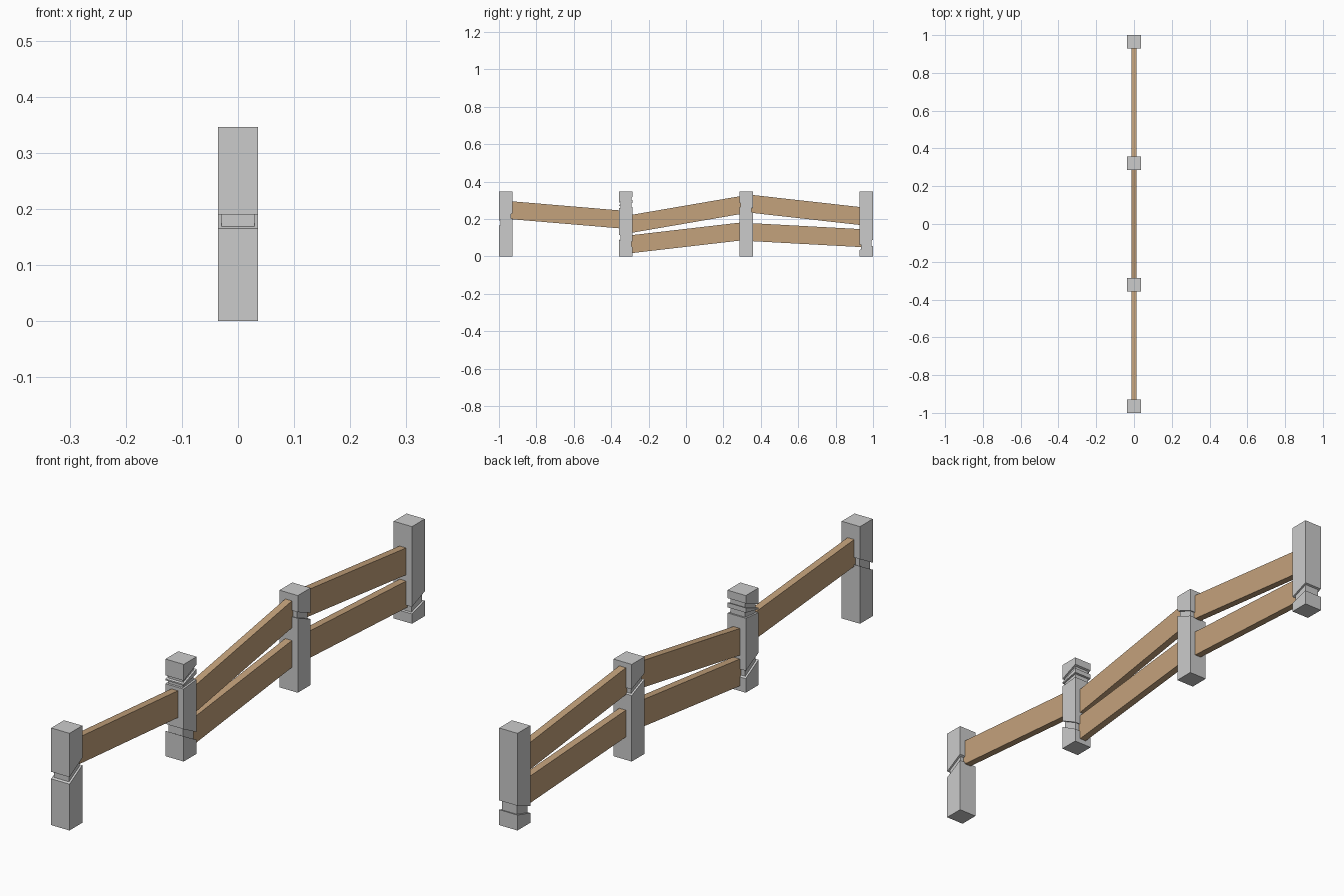
import bpy, bmesh

if "Cube" in bpy.data.objects:
    bpy.data.objects.remove(bpy.data.objects["Cube"])

HALF = 0.036      # half width of a post
HEIGHT = 0.346
INSET = 0.007     # depth of the carved grooves

wood = bpy.data.materials.new("wood")
wood.diffuse_color = (0.55, 0.36, 0.2, 1)
wood.use_nodes = True
wood.node_tree.nodes["Principled BSDF"].inputs["Base Color"].default_value = wood.diffuse_color


def finish(name, bm, mat=None):
    bmesh.ops.recalc_face_normals(bm, faces=bm.faces)
    me = bpy.data.meshes.new(name)
    bm.to_mesh(me)
    bm.free()
    ob = bpy.data.objects.new(name, me)
    if mat:
        me.materials.append(mat)
    bpy.context.collection.objects.link(ob)
    return ob


# Square post lofted through tilted rings; each groove is
# (front low, front high, back low, back high)
def post(name, yc, grooves):
    rings = [(0, 0, HALF)]
    for fl, fh, bl, bh in grooves:
        rings += [(fl, bl, HALF), (fl, bl, HALF - INSET),
                  (fh, bh, HALF - INSET), (fh, bh, HALF)]
    rings.append((HEIGHT, HEIGHT, HALF))
    bm = bmesh.new()
    loops = []
    for zf, zb, h in rings:
        mid, slope = (zf + zb) / 2, (zb - zf) / (2 * HALF)
        loops.append([bm.verts.new((sx * h, yc + sy * h, mid + slope * sy * h))
                      for sx, sy in ((-1, -1), (1, -1), (1, 1), (-1, 1))])
    for a, b in zip(loops, loops[1:]):
        for i in range(4):
            j = (i + 1) % 4
            bm.faces.new((a[i], a[j], b[j], b[i]))
    bm.faces.new(loops[0])
    bm.faces.new(loops[-1])
    return finish(name, bm)


# Sloping plank with upright ends, pushed a little into both posts
def plank(name, y0, y1, z0, z1, height=0.096, half=0.013, embed=0.01):
    slope = (z1 - z0) / (y1 - y0)
    y0, z0 = y0 - embed, z0 - slope * embed
    y1, z1 = y1 + embed, z1 + slope * embed
    bm = bmesh.new()
    sides = [[bm.verts.new((x, y, z)) for y, z in
              ((y0, z0), (y1, z1), (y1, z1 + height), (y0, z0 + height))]
             for x in (-half, half)]
    for s in sides:
        bm.faces.new(s)
    for i in range(4):
        j = (i + 1) % 4
        bm.faces.new((sides[0][i], sides[0][j], sides[1][j], sides[1][i]))
    return finish(name, bm, wood)


# Posts
post("post_1", -0.964, [(0.165, 0.19, 0.205, 0.23)])
post("post_2", -0.321, [(0.09, 0.115, 0.05, 0.078),
                        (0.258, 0.27, 0.265, 0.285),
                        (0.275, 0.288, 0.302, 0.318)])
post("post_3", 0.321, [(0.265, 0.287, 0.235, 0.257)])
post("post_4", 0.964, [(0.035, 0.06, 0.055, 0.088)])

# Planks
plank("rail_front", -0.928, -0.357, 0.198, 0.15)
plank("rail_middle_upper", -0.285, 0.285, 0.127, 0.225)
plank("rail_middle_lower", -0.285, 0.285, 0.018, 0.084)
plank("rail_back_upper", 0.357, 0.928, 0.232, 0.168)
plank("rail_back_lower", 0.357, 0.928, 0.081, 0.05)
